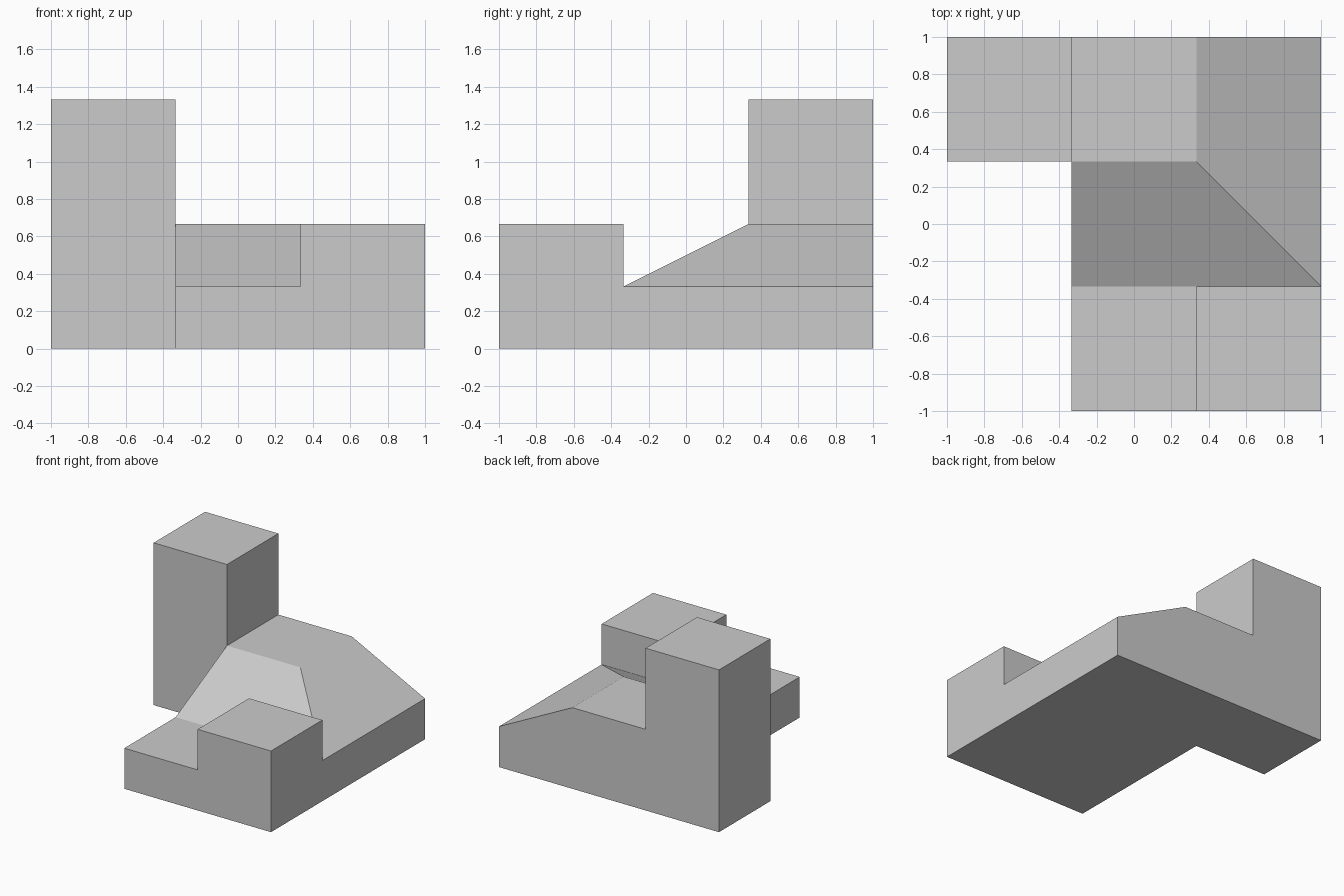
import bpy, bmesh

if "Cube" in bpy.data.objects:
    bpy.data.objects.remove(bpy.data.objects["Cube"])

U = 1 / 3  # the model sits on a grid of thirds


def solid(name, bottom, top):
    """Convex solid between two rectangles, each (x0, x1, y0, y1, z) in thirds."""
    bm = bmesh.new()
    for x0, x1, y0, y1, z in (bottom, top):
        for x, y in ((x0, y0), (x1, y0), (x1, y1), (x0, y1)):
            bm.verts.new((x * U, y * U, z * U))
    v = list(bm.verts)
    bm.faces.new(v[3::-1])
    bm.faces.new(v[4:])
    for i in range(4):
        j = (i + 1) % 4
        bm.faces.new((v[i], v[j], v[j + 4], v[i + 4]))
    mesh = bpy.data.meshes.new(name)
    bm.to_mesh(mesh)
    bm.free()
    obj = bpy.data.objects.new(name, mesh)
    bpy.context.collection.objects.link(obj)
    return obj


def box(name, x0, x1, y0, y1, z1):
    return solid(name, (x0, x1, y0, y1, 0), (x0, x1, y0, y1, z1))


# Low slab that carries everything
body = box("stepped_block", -1, 3, -3, 3, 1)

parts = [
    # Tall tower at the back left
    box("tower", -3, -1, 1, 3, 4),
    # Raised block at the front right corner
    box("corner_block", 1, 3, -3, -1, 2),
    # Platform sloping down to the front and right, meeting at a hip
    solid("hipped_ramp", (-1, 3, -1, 3, 1), (-1, 1, 1, 3, 2)),
]

# Fuse the parts into one clean solid
bpy.context.view_layer.objects.active = body
for part in parts:
    mod = body.modifiers.new("union_" + part.name, "BOOLEAN")
    mod.operation = "UNION"
    mod.solver = "EXACT"
    mod.object = part
    bpy.ops.object.modifier_apply(modifier=mod.name)
    bpy.data.objects.remove(part)
